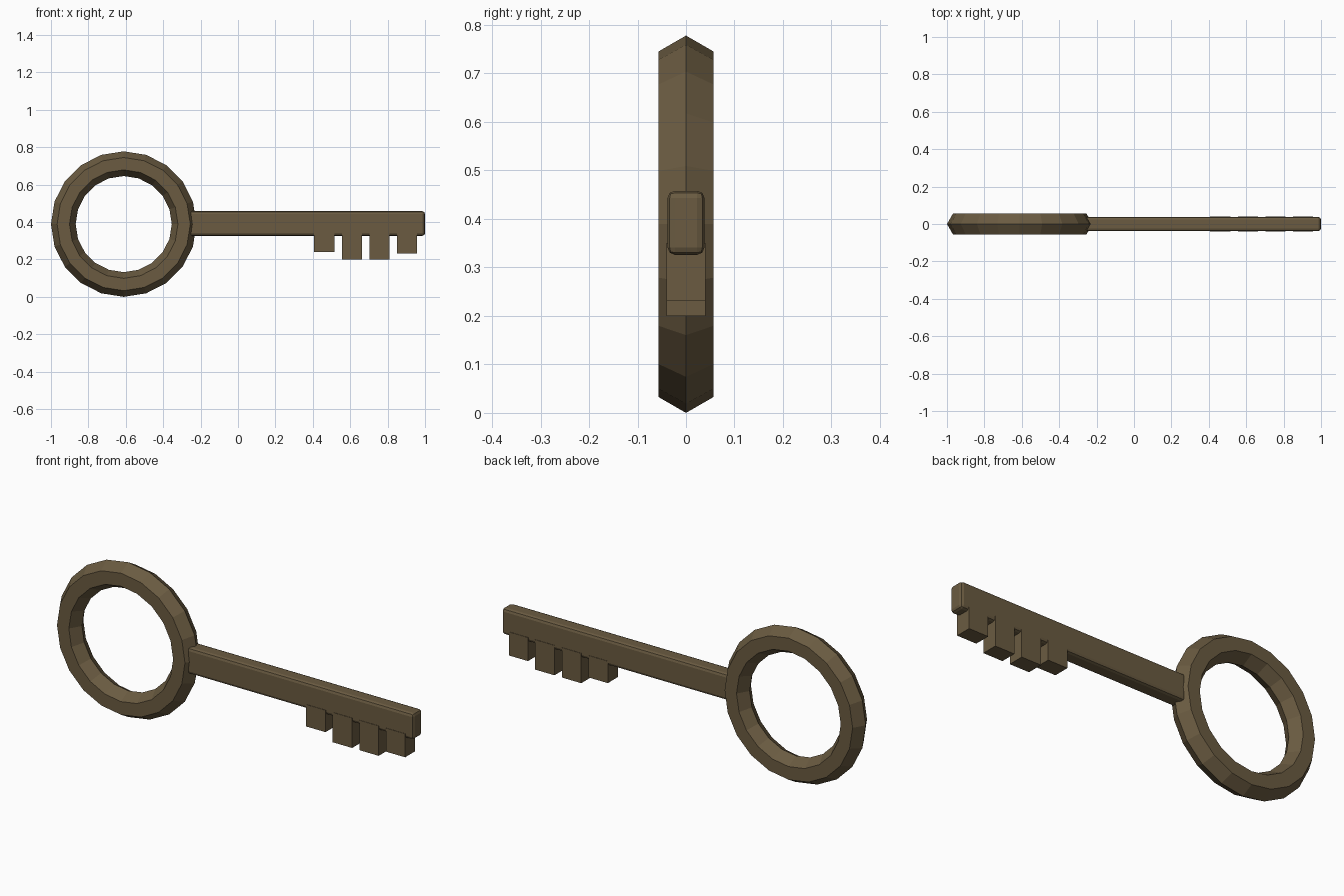
import bpy
import bmesh
from math import cos, sin, tau

cube = bpy.data.objects.get("Cube")
if cube:
    bpy.data.objects.remove(cube, do_unlink=True)

# Aged brass, used everywhere
brass = bpy.data.materials.new("aged_brass")
brass.use_nodes = True
colour = (0.145, 0.105, 0.053, 1)
brass.diffuse_color = colour
brass.node_tree.nodes["Principled BSDF"].inputs["Base Color"].default_value = colour


def add_object(name, bm):
    bmesh.ops.recalc_face_normals(bm, faces=bm.faces)
    mesh = bpy.data.meshes.new(name)
    bm.to_mesh(mesh)
    bm.free()
    mesh.materials.append(brass)
    obj = bpy.data.objects.new(name, mesh)
    bpy.context.collection.objects.link(obj)
    return obj


def box(name, low, high):
    bm = bmesh.new()
    bmesh.ops.create_cube(bm, size=1)
    for v in bm.verts:
        v.co = [a + (b - a) * (c + 0.5) for a, b, c in zip(low, high, v.co)]
    return add_object(name, bm)


def ring(name, centre, radius, thickness, segments, sides):
    bm = bmesh.new()
    loops = []
    for i in range(segments):
        a = tau * i / segments
        loop = []
        for j in range(sides):
            b = tau * j / sides
            r = radius + thickness * cos(b)
            loop.append(bm.verts.new((centre[0] + r * cos(a),
                                      thickness * sin(b),
                                      centre[1] + r * sin(a))))
        loops.append(loop)
    for i in range(segments):
        here, after = loops[i], loops[(i + 1) % segments]
        for j in range(sides):
            k = (j + 1) % sides
            bm.faces.new((here[j], after[j], after[k], here[k]))
    return add_object(name, bm)


# Handle: faceted ring with a hexagonal section
ring("bow_ring", (-0.611, 0.389), 0.323, 0.066, 20, 6)

# Shaft: long bar with softened edges
shaft = box("shaft", (-0.262, -0.038, 0.326), (1.0, 0.038, 0.458))
bevel = shaft.modifiers.new("soft_edges", "BEVEL")
bevel.width = 0.015
bevel.segments = 2

# Teeth: start, end and bottom height of each
teeth = [(0.407, 0.515, 0.24), (0.555, 0.663, 0.2),
         (0.704, 0.811, 0.2), (0.851, 0.958, 0.232)]
for n, (start, end, bottom) in enumerate(teeth, 1):
    box(f"tooth_{n}", (start, -0.04, bottom), (end, 0.04, 0.35))
